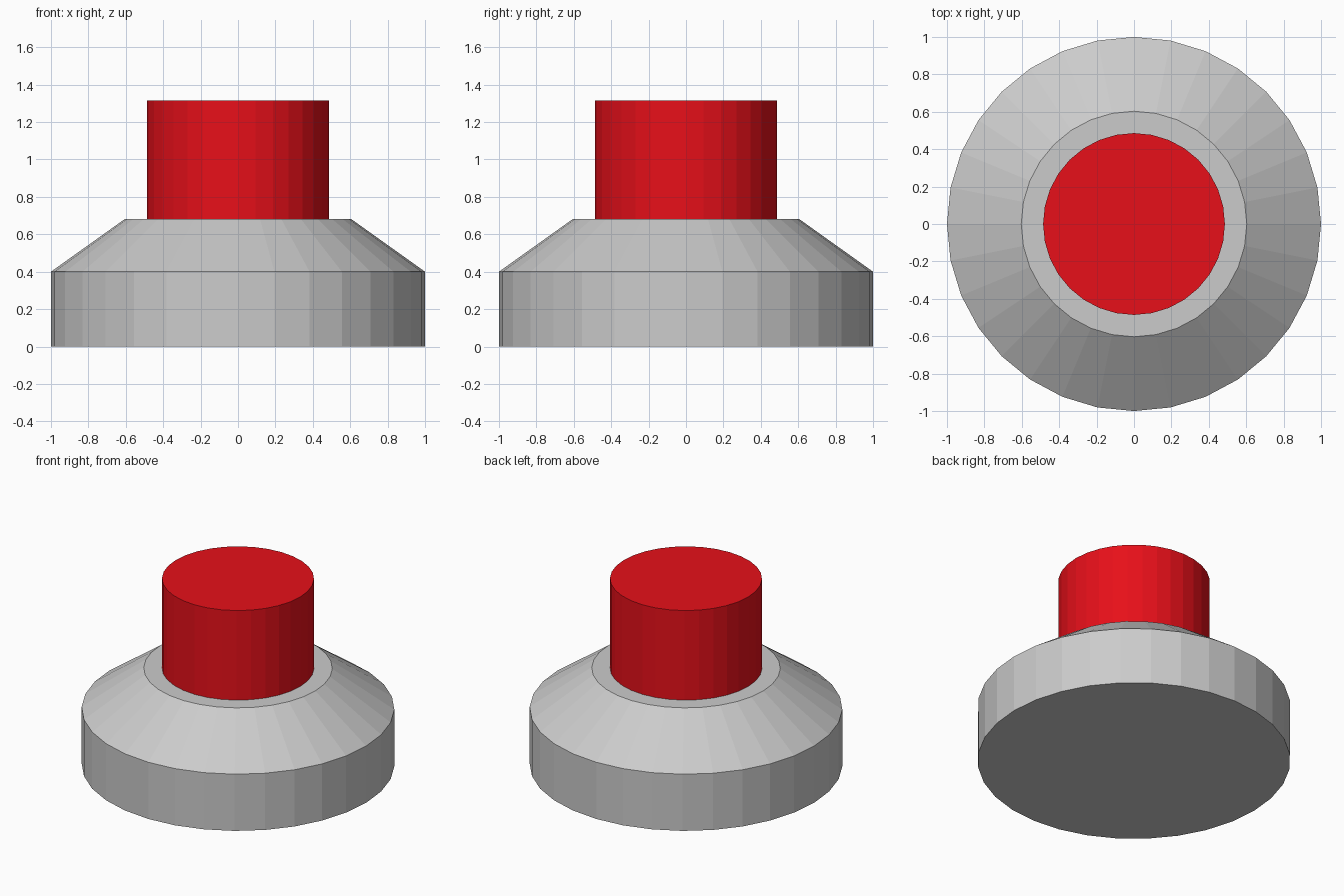
import bpy, bmesh
from math import cos, sin, tau

if "Cube" in bpy.data.objects:
    bpy.data.objects.remove(bpy.data.objects["Cube"])

SIDES = 32


def lathe(name, profile):
    """Closed solid turned around z from (radius, height) pairs, bottom to top."""
    bm = bmesh.new()
    rings = [[bm.verts.new((r * cos(tau * i / SIDES), r * sin(tau * i / SIDES), z))
              for i in range(SIDES)] for r, z in profile]
    for low, high in zip(rings, rings[1:]):
        for i in range(SIDES):
            j = (i + 1) % SIDES
            bm.faces.new((low[i], low[j], high[j], high[i]))
    bm.faces.new(rings[0][::-1])
    bm.faces.new(rings[-1])
    mesh = bpy.data.meshes.new(name)
    bm.to_mesh(mesh)
    bm.free()
    obj = bpy.data.objects.new(name, mesh)
    bpy.context.collection.objects.link(obj)
    return obj


# Grey housing: straight wall, then a sloped shoulder to a flat top
lathe("base_housing", [(1.0, 0.0), (1.0, 0.4), (0.603, 0.683)])

# Red push button standing on the housing
button = lathe("push_button", [(0.486, 0.67), (0.486, 1.315)])
red = bpy.data.materials.new("button_red")
red.diffuse_color = (0.8, 0.005, 0.01, 1.0)
red.use_nodes = True
red.node_tree.nodes["Principled BSDF"].inputs["Base Color"].default_value = red.diffuse_color
button.data.materials.append(red)
